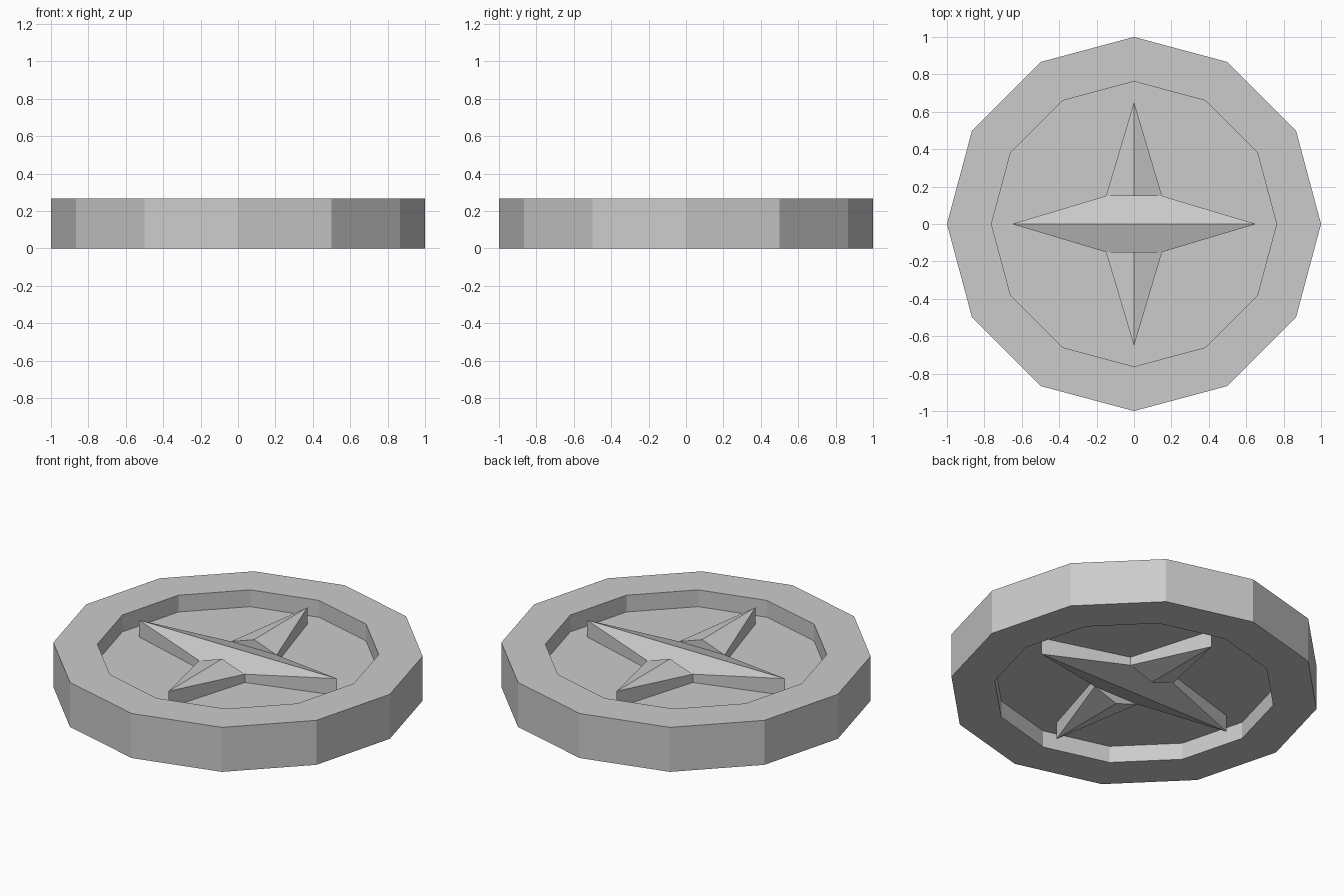
import bpy, bmesh, math

if "Cube" in bpy.data.objects:
    bpy.data.objects.remove(bpy.data.objects["Cube"])

HALF = 0.1325    # half thickness of the rim
FLOOR = 0.0325   # half thickness of the recessed web


def make_object(name, bm):
    bmesh.ops.recalc_face_normals(bm, faces=bm.faces)
    mesh = bpy.data.meshes.new(name)
    bm.to_mesh(mesh)
    bm.free()
    ob = bpy.data.objects.new(name, mesh)
    ob.location.z = HALF
    bpy.context.collection.objects.link(ob)
    return ob


# Twelve-sided disc with a raised rim and a recess on both sides
bm = bmesh.new()
profile = [(0.762, -FLOOR), (0.762, -HALF), (1, -HALF), (1, HALF), (0.762, HALF), (0.762, FLOOR)]
N = 12
rings = [[bm.verts.new((r * math.cos(2 * math.pi * i / N), r * math.sin(2 * math.pi * i / N), z))
          for i in range(N)] for r, z in profile]
for a, b in zip(rings, rings[1:]):
    for i in range(N):
        j = (i + 1) % N
        bm.faces.new((a[i], a[j], b[j], b[i]))
bm.faces.new(rings[0])
bm.faces.new(rings[-1])
make_object("rimmed_disc", bm)

# Four-pointed star with ridged arms, mirrored to the underside
TIP, C, LOW = 0.652, 0.15, 0.082
bm = bmesh.new()


def face(*points):
    bm.faces.new([bm.verts.new(p) for p in points])


def wall(p, q):
    face(p, q, (q[0], q[1], FLOOR), (p[0], p[1], FLOOR))


for s in (1, -1):
    # long roof running through the centre along x
    face((-TIP, 0, HALF), (TIP, 0, HALF), (C, s * C, LOW), (-C, s * C, LOW))
    # small gable closing the inner end of each y arm
    face((-C, s * C, LOW), (C, s * C, LOW), (0, s * C, HALF))
    for t in (1, -1):
        corner = (t * C, s * C, LOW)
        face((0, s * TIP, HALF), (0, s * C, HALF), corner)
        wall((0, s * TIP, HALF), corner)
        wall(corner, (t * TIP, 0, HALF))
bmesh.ops.remove_doubles(bm, verts=bm.verts, dist=1e-4)
star = make_object("star", bm)
mirror = star.modifiers.new("underside", 'MIRROR')
mirror.use_axis = (False, False, True)
mirror.use_mirror_merge = False
